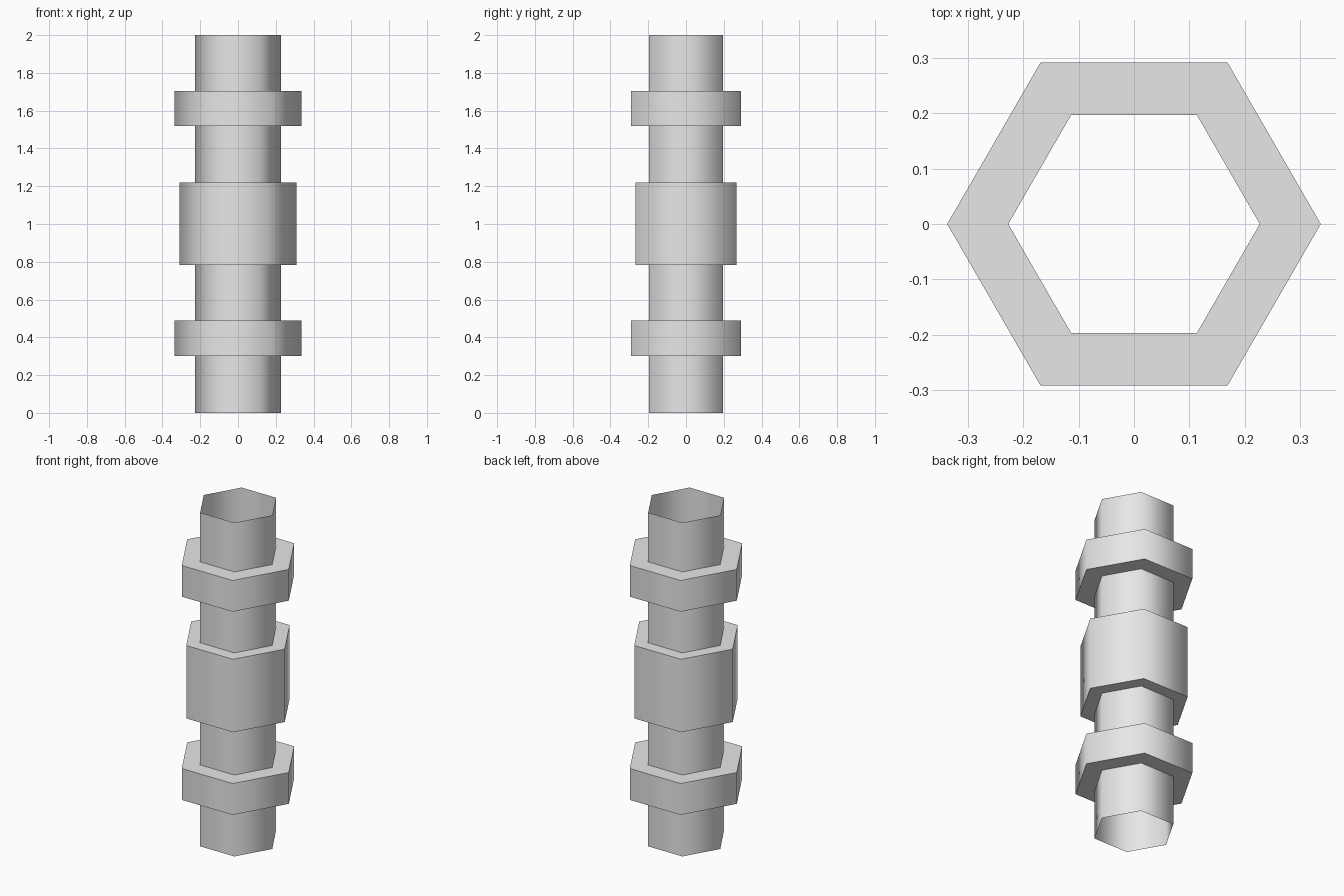
import bpy
import bmesh
from math import cos, sin, pi, radians

SIDES = 6
TUBE, COLLAR, SLEEVE = 0.227, 0.337, 0.31

cube = bpy.data.objects.get("Cube")
if cube:
    bpy.data.objects.remove(cube, do_unlink=True)

# Plain grey material
grey = bpy.data.materials.new("light_grey")
grey.use_nodes = True
colour = (0.8, 0.8, 0.8, 1)
grey.diffuse_color = colour
grey.node_tree.nodes["Principled BSDF"].inputs["Base Color"].default_value = colour

# Raised bands: bottom, top, radius
bands = [(0.30, 0.488, COLLAR), (0.783, 1.22, SLEEVE), (1.518, 1.705, COLLAR)]

# Side profile of the open tube, stepping out and back at each band
profile = [(TUBE, 0)]
for low, high, radius in bands:
    profile += [(TUBE, low), (radius, low), (radius, high), (TUBE, high)]
profile.append((TUBE, 2))

# Hexagonal rings joined into one thin open shell
bm = bmesh.new()
rings = [[bm.verts.new((r * cos(2 * pi * i / SIDES), r * sin(2 * pi * i / SIDES), z))
          for i in range(SIDES)] for r, z in profile]
for lower, upper in zip(rings, rings[1:]):
    for i in range(SIDES):
        j = (i + 1) % SIDES
        bm.faces.new((lower[i], lower[j], upper[j], upper[i]))
mesh = bpy.data.meshes.new("banded_tube")
bm.to_mesh(mesh)
bm.free()
mesh.materials.append(grey)

tube = bpy.data.objects.new("banded_tube", mesh)
bpy.context.collection.objects.link(tube)

# Smooth around the sides, crisp at the band edges
bpy.ops.object.select_all(action="DESELECT")
tube.select_set(True)
bpy.context.view_layer.objects.active = tube
bpy.ops.object.shade_smooth_by_angle(angle=radians(70))
